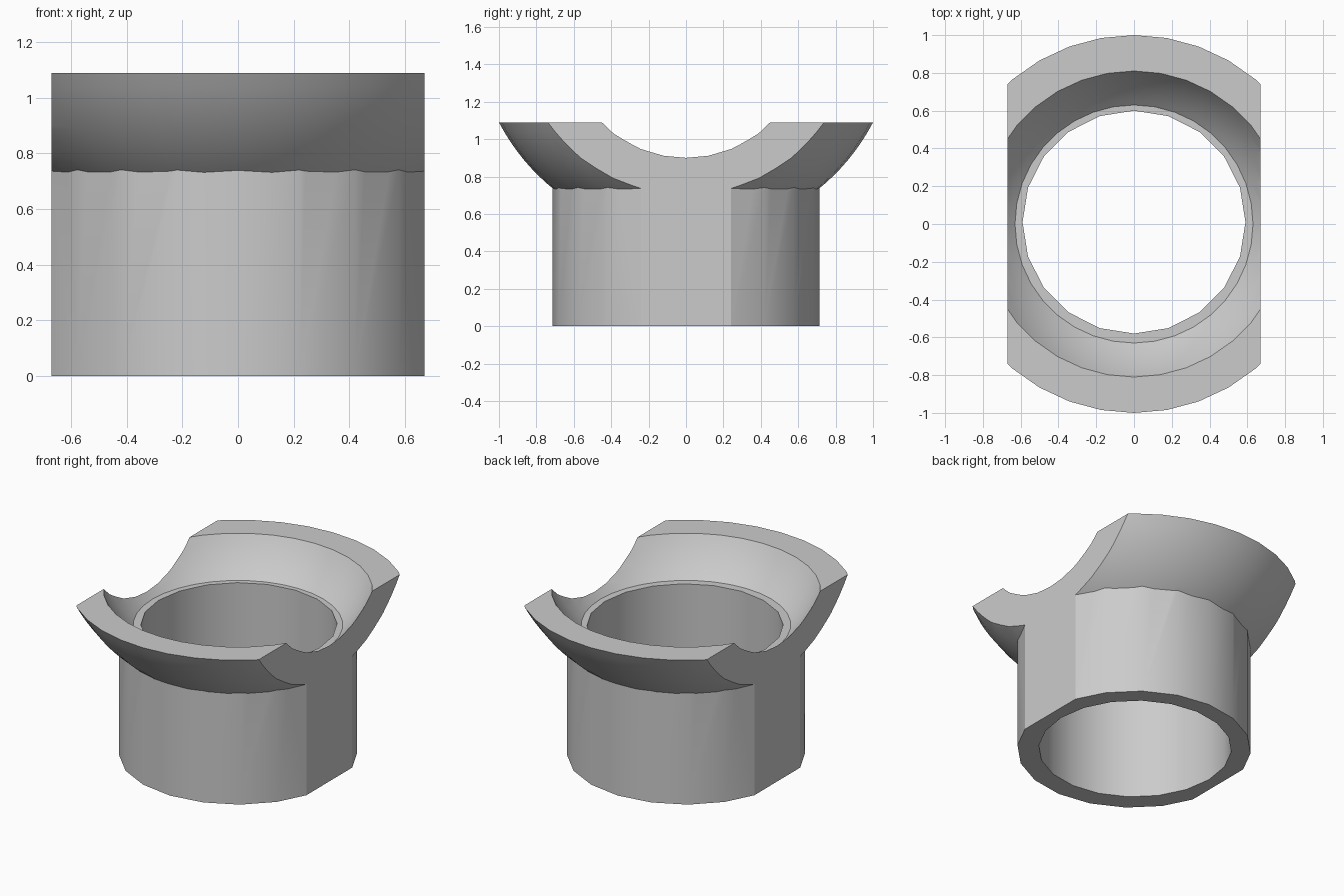
import bpy, bmesh, math

cube = bpy.data.objects.get("Cube")
if cube:
    bpy.data.objects.remove(cube, do_unlink=True)

HALF_WIDTH, RIM_Z, LEDGE_Z = 0.67, 1.09, 0.865

grey = bpy.data.materials.new("plain grey")
grey.use_nodes = True
colour = (0.6, 0.6, 0.6, 1)
grey.diffuse_color = colour
grey.node_tree.nodes["Principled BSDF"].inputs["Base Color"].default_value = colour


def lathe(name, profile, sides, centre_y=0.0):
    """Closed solid spun from (radius, z) points, with a corner facing front and back."""
    bm = bmesh.new()
    rings = []
    for r, z in profile:
        rings.append([bm.verts.new((r * math.sin(math.tau * i / sides),
                                    centre_y + r * math.cos(math.tau * i / sides), z))
                      for i in range(sides)])
    for low, high in zip(rings, rings[1:]):
        for i in range(sides):
            j = (i + 1) % sides
            bm.faces.new((low[i], low[j], high[j], high[i]))
    bm.faces.new(rings[0])
    bm.faces.new(rings[-1])
    bmesh.ops.recalc_face_normals(bm, faces=bm.faces[:])
    mesh = bpy.data.meshes.new(name)
    bm.to_mesh(mesh)
    bm.free()
    mesh.materials.append(grey)
    ob = bpy.data.objects.new(name, mesh)
    bpy.context.scene.collection.objects.link(ob)
    return ob


def arc(centre_z, r_start, r_end, z_end, steps):
    """Lower part of a sphere wall between two radii, ending on z_end."""
    ball = math.hypot(r_end, centre_z - z_end)
    a, b = math.asin(r_start / ball), math.asin(r_end / ball)
    angles = [a + (b - a) * i / steps for i in range(steps + 1)]
    return [(ball * math.sin(t), centre_z - ball * math.cos(t)) for t in angles]


# Bowl: outer sphere wall up to the rim, inner sphere wall down to the ledge
outer = arc(1.61, 0.64, 1.0, RIM_Z, 9)
inner = arc(1.54, 0.63, 0.81, RIM_Z, 8)
socket = lathe("saddle_socket", outer + inner[::-1], 36)

# Tube below the bowl, and the tools that trim both
tube = lathe("tube", [(0.715, 0), (0.715, 0.8)], 20)
bore = lathe("bore_cutter", [(0.59, -0.2), (0.59, 1.4)], 20, 0.01)
bpy.ops.mesh.primitive_cube_add(size=2, location=(0, 0, 0.5))
trim = bpy.context.object
trim.name = "side_trim"
trim.scale = (HALF_WIDTH, 1.5, 1.5)
trim.data.materials.append(grey)

tools = ((tube, 'UNION'), (bore, 'DIFFERENCE'), (trim, 'INTERSECT'))
for tool, operation in tools:
    mod = socket.modifiers.new(tool.name, 'BOOLEAN')
    mod.operation = operation
    mod.solver = 'EXACT'
    mod.object = tool
    tool.hide_render = True

# Bake the trimmed shape and drop the tools
bpy.context.view_layer.update()
shape = bpy.data.meshes.new_from_object(
    socket.evaluated_get(bpy.context.evaluated_depsgraph_get()))
socket.modifiers.clear()
socket.data = shape
shape.materials.clear()
shape.materials.append(grey)
for tool, _ in tools:
    bpy.data.objects.remove(tool, do_unlink=True)

# Smooth the curved walls, keep the rims and cuts sharp
bpy.ops.object.select_all(action='DESELECT')
socket.select_set(True)
bpy.context.view_layer.objects.active = socket
bpy.ops.object.shade_smooth_by_angle(angle=math.radians(25))
